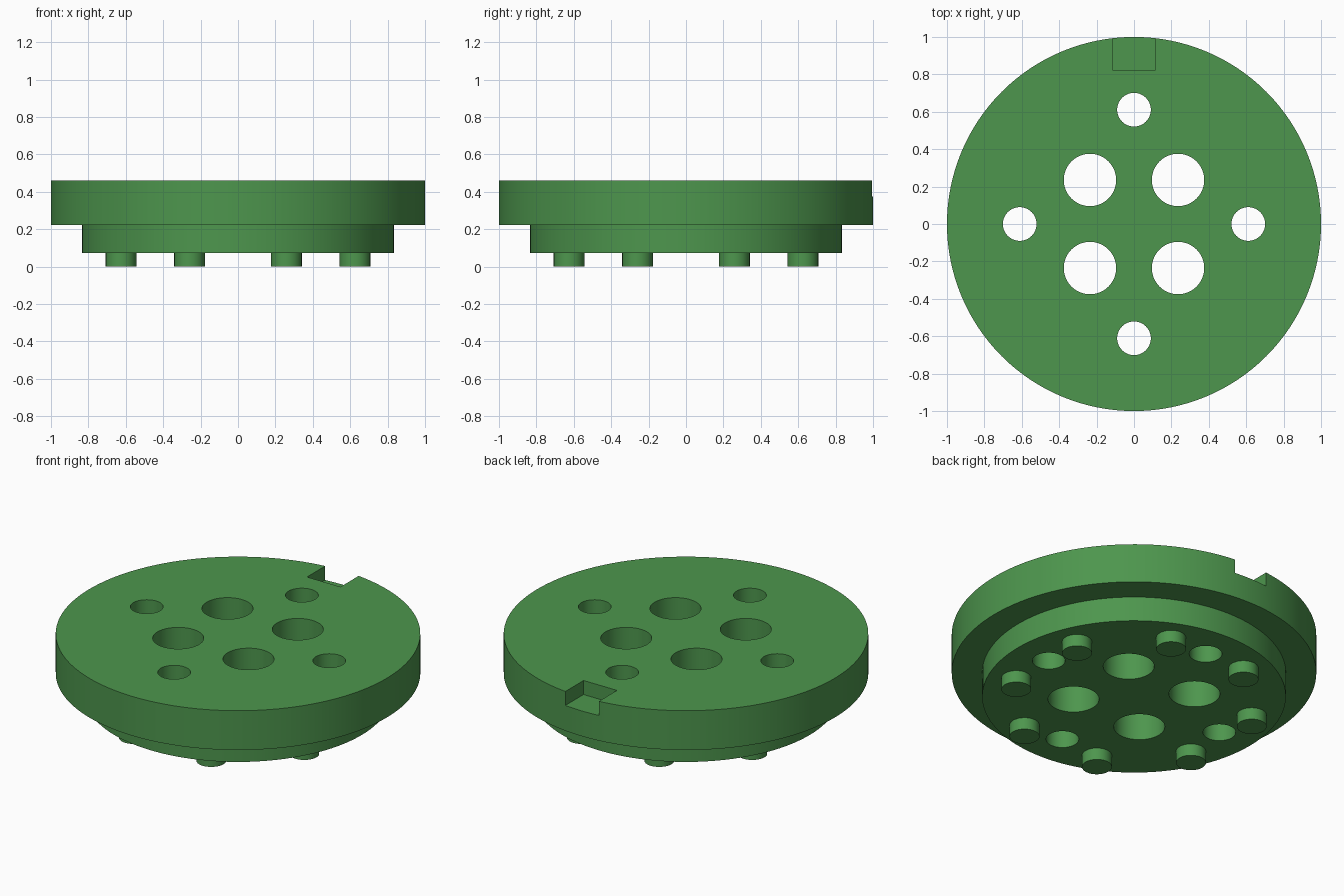
import bpy, bmesh, math

if "Cube" in bpy.data.objects:
    bpy.data.objects.remove(bpy.data.objects["Cube"])

TOP, FLANGE_Z, BOSS_Z = 0.46, 0.222, 0.072

green = bpy.data.materials.new("leaf_green")
green.diffuse_color = (0.075, 0.305, 0.075, 1)
green.use_nodes = True
green.node_tree.nodes["Principled BSDF"].inputs["Base Color"].default_value = green.diffuse_color


def cylinder(name, r, z0, z1, x=0, y=0, sides=64):
    bpy.ops.mesh.primitive_cylinder_add(vertices=sides, radius=r, depth=z1 - z0,
                                        location=(x, y, (z0 + z1) / 2))
    ob = bpy.context.object
    ob.name = name
    ob.data.materials.append(green)
    return ob


def smooth(ob):
    bpy.ops.object.select_all(action='DESELECT')
    ob.select_set(True)
    bpy.context.view_layer.objects.active = ob
    bpy.ops.object.shade_smooth_by_angle(angle=math.radians(30))


def cut(ob, cutter):
    mod = ob.modifiers.new("cut", 'BOOLEAN')
    mod.operation, mod.solver, mod.object = 'DIFFERENCE', 'EXACT', cutter
    bpy.context.view_layer.objects.active = ob
    bpy.ops.object.modifier_apply(modifier=mod.name)
    bpy.data.objects.remove(cutter)


# Stepped disc body: a narrow boss below a wide flange, as one closed solid
SIDES = 128
bm = bmesh.new()
rings = []
for r, z in [(0.833, BOSS_Z), (0.833, FLANGE_Z), (1, FLANGE_Z), (1, TOP)]:
    rings.append([bm.verts.new((r * math.cos(a), r * math.sin(a), z))
                  for a in (2 * math.pi * i / SIDES for i in range(SIDES))])
for lo, hi in zip(rings, rings[1:]):
    for i in range(SIDES):
        j = (i + 1) % SIDES
        bm.faces.new((lo[i], lo[j], hi[j], hi[i]))
bm.faces.new(rings[0][::-1])
bm.faces.new(rings[-1])
mesh = bpy.data.meshes.new("disc_body")
bm.to_mesh(mesh)
bm.free()
body = bpy.data.objects.new("disc_body", mesh)
bpy.context.collection.objects.link(body)
mesh.materials.append(green)

# Four large and four small through holes
for k in range(4):
    a = k * math.pi / 2
    for r, dist, ang in [(0.14, 0.333, a + math.pi / 4), (0.09, 0.611, a)]:
        cut(body, cylinder("hole_cutter", r, -0.1, 0.6,
                           dist * math.cos(ang), dist * math.sin(ang)))

# Square locating notch in the back rim
bpy.ops.mesh.primitive_cube_add(size=1, location=(0, 0.97, 0.475))
notch = bpy.context.object
notch.scale = (0.224, 0.3, 0.2)
notch.data.materials.append(green)
cut(body, notch)
smooth(body)

# Ring of eight short pegs underneath
for k in range(8):
    a = math.radians(22.5 + 45 * k)
    smooth(cylinder(f"peg_{k + 1}", 0.082, 0, BOSS_Z + 0.005,
                    0.677 * math.cos(a), 0.677 * math.sin(a), 48))
